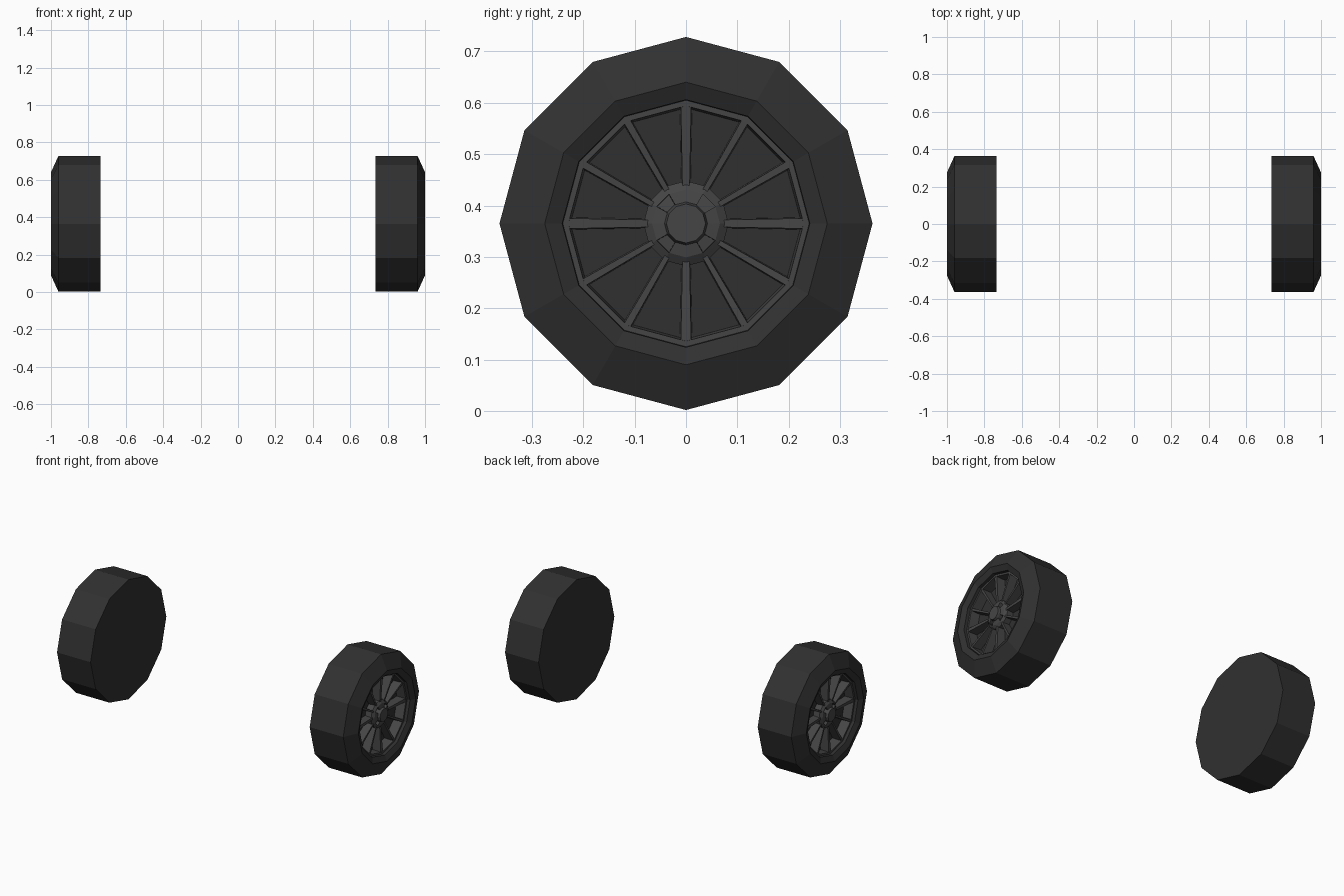
import bpy, bmesh
from math import sin, cos, pi
from mathutils import Matrix, Vector

if "Cube" in bpy.data.objects:
    bpy.data.objects.remove(bpy.data.objects["Cube"])

N = 12          # low-poly side count
CZ = 0.365      # axle height


def material(name, v):
    m = bpy.data.materials.new(name)
    m.diffuse_color = (v, v, v, 1)
    m.use_nodes = True
    m.node_tree.nodes["Principled BSDF"].inputs["Base Color"].default_value = m.diffuse_color
    return m


RUBBER = material("rubber", 0.03)
METAL = material("dark_metal", 0.06)


def finish(bm, name, mat):
    """Turn a bmesh into an object on the axle, mirrored to the left side."""
    bmesh.ops.recalc_face_normals(bm, faces=bm.faces)
    bmesh.ops.translate(bm, verts=bm.verts, vec=(0, 0, CZ))
    me = bpy.data.meshes.new(name)
    bm.to_mesh(me)
    bm.free()
    me.materials.append(mat)
    ob = bpy.data.objects.new(name, me)
    bpy.context.collection.objects.link(ob)
    ob.modifiers.new("mirror", 'MIRROR').use_axis[0] = True
    return ob


def lathe(profile, closed=False):
    """Spin (x, radius) points about the x axis; open ends are capped."""
    bm = bmesh.new()
    rings = [[bm.verts.new((x, r * cos(2 * pi * i / N), r * sin(2 * pi * i / N)))
              for i in range(N)] for x, r in profile]
    pairs = list(zip(rings, rings[1:]))
    if closed:
        pairs.append((rings[-1], rings[0]))
    else:
        bm.faces.new(rings[0])
        bm.faces.new(rings[-1])
    bands = [[bm.faces.new((a[i], a[(i + 1) % N], b[(i + 1) % N], b[i]))
              for i in range(N)] for a, b in pairs]
    return bm, bands


# Tyre with chamfered outer shoulder, closed inner face and recessed dish
bm, _ = lathe([(0.735, 0.363), (0.96, 0.363), (1.0, 0.275),
               (0.985, 0.241), (0.91, 0.236)])
finish(bm, "tyre", RUBBER)

# Rim ring inside the dish
bm, _ = lathe([(0.91, 0.24), (0.967, 0.24), (0.967, 0.229), (0.91, 0.225)], closed=True)
finish(bm, "rim_ring", METAL)

# Hub with stepped cap; the four diagonal facets are sunk as bolt wells
bm, bands = lathe([(0.905, 0.083), (0.95, 0.083), (0.962, 0.066),
                   (0.966, 0.042), (0.98, 0.038)])
for i in (1, 4, 7, 10):
    face = bands[2][i]
    bmesh.ops.inset_individual(bm, faces=[face], thickness=0.001)
    bmesh.ops.translate(bm, verts=face.verts, vec=(-0.03, 0, 0))
finish(bm, "hub", METAL)

# Spokes: wider on the axes, thinner between, each sloping towards the hub
bm = bmesh.new()
for i in range(N):
    w = 0.010 if i % 3 == 0 else 0.007
    verts = bmesh.ops.create_cube(bm, size=1)["verts"]
    for v in verts:
        outer = v.co.y > 0
        front = v.co.x > 0
        half = w * (1 if outer else 0.7) + (0 if front else 0.002)
        v.co = Vector((((0.965 if outer else 0.955) if front else 0.908),
                       0.231 if outer else 0.07,
                       half if v.co.z > 0 else -half))
    bmesh.ops.rotate(bm, verts=verts, cent=(0, 0, 0),
                     matrix=Matrix.Rotation(2 * pi * i / N, 3, 'X'))
finish(bm, "spokes", METAL)
